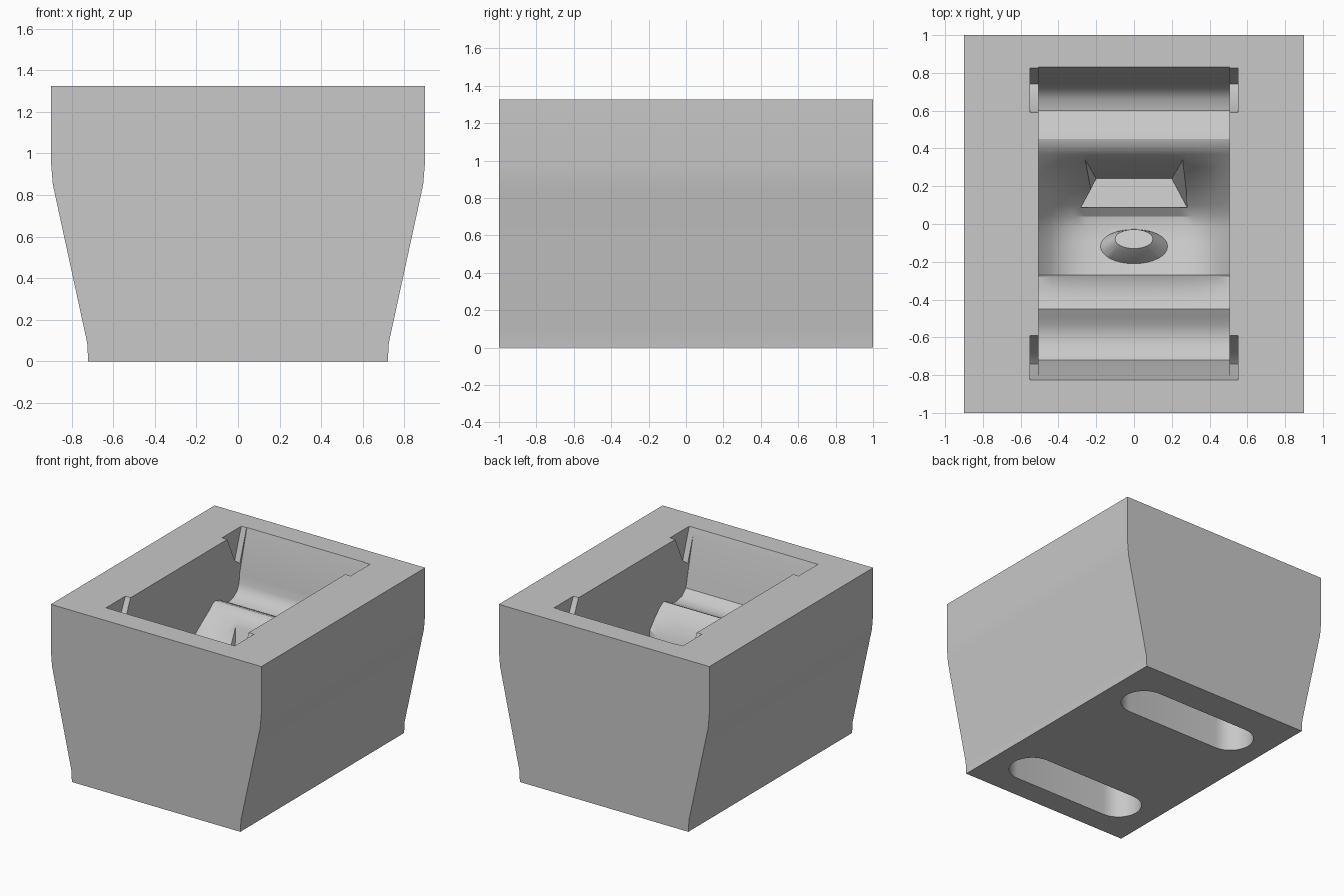
import bpy
import bmesh
import math
from mathutils import Matrix

old = bpy.data.objects.get("Cube")
if old:
    bpy.data.objects.remove(old, do_unlink=True)

grey = bpy.data.materials.new("plain grey")
grey.use_nodes = True
colour = (0.58, 0.58, 0.58, 1)
grey.diffuse_color = colour
grey.node_tree.nodes["Principled BSDF"].inputs["Base Color"].default_value = colour


def make(name, sections):
    """Loft a closed solid through matching rings of points."""
    bm = bmesh.new()
    rings = [[bm.verts.new(p) for p in ring] for ring in sections]
    n = len(rings[0])
    for a, b in zip(rings, rings[1:]):
        for i in range(n):
            j = (i + 1) % n
            bm.faces.new((a[i], a[j], b[j], b[i]))
    bm.faces.new(rings[0])
    bm.faces.new(rings[-1])
    bmesh.ops.recalc_face_normals(bm, faces=bm.faces)
    mesh = bpy.data.meshes.new(name)
    bm.to_mesh(mesh)
    bm.free()
    obj = bpy.data.objects.new(name, mesh)
    mesh.materials.append(grey)
    bpy.context.collection.objects.link(obj)
    return obj


def combine(target, tool, operation="DIFFERENCE"):
    """Apply a boolean and drop the helper."""
    tool.hide_render = True
    mod = target.modifiers.new("cut", "BOOLEAN")
    mod.operation = operation
    mod.solver = "EXACT"
    mod.object = tool
    bpy.context.view_layer.objects.active = target
    bpy.ops.object.modifier_apply(modifier=mod.name)
    bpy.data.objects.remove(tool, do_unlink=True)


# Tapered block, one outline drawn along y
TOP = 1.325
half = [(0.72, 0), (0.725, 0.09), (0.89, 0.85), (0.9, 0.97), (0.9, TOP)]
outline = half + [(-x, z) for x, z in reversed(half)]
body = make("block", [[(x, y, z) for x, z in outline] for y in (-1, 1)])

# Cavity: floor profile from back to front, curling up at the sides in the middle
floor = [(0.83, TOP), (0.74, 1.0), (0.735, 0.93), (0.71, 0.88), (0.66, 0.845),
         (0.6, 0.835), (0.55, 0.86), (0.5, 0.89), (0.45, 0.905), (0.41, 0.895),
         (0.37, 0.86), (0.3, 0.75), (0.2, 0.6), (0.1, 0.5), (0.04, 0.455),
         (-0.02, 0.45), (-0.1, 0.48), (-0.27, 0.55), (-0.28, 0.66), (-0.34, 0.79),
         (-0.4, 0.87), (-0.45, 0.9), (-0.49, 0.88), (-0.54, 0.85), (-0.6, 0.84),
         (-0.67, 0.855), (-0.72, 0.9), (-0.74, 0.99), (-0.82, TOP)]


def cavity_ring(x):
    ring = [(x, 0.83, TOP + 0.1)]
    for y, z in floor:
        lift = 0.2 * (abs(x) / 0.5) ** 4 * max(0, 1 - (y / 0.36) ** 2)
        ring.append((x, y, z + lift))
    return ring + [(x, -0.82, TOP + 0.1)]


STEPS = 16
combine(body, make("cavity_cutter",
                   [cavity_ring(0.505 * (2 * i / STEPS - 1)) for i in range(STEPS + 1)]))

# Wider end pockets at the back and front of the cavity
pocket = [(0.825, TOP + 0.1), (0.825, TOP), (0.742, 1.08), (0.68, 1.13),
          (0.59, TOP), (0.59, TOP + 0.1)]
for side in (1, -1):
    combine(body, make("pocket_cutter",
                       [[(x, side * y, z) for y, z in pocket] for x in (-0.55, 0.55)]))


# Long rounded slots in the underside
def stadium(y0, z, reach=0.4, r=0.165, n=16):
    ring = []
    for side in (1, -1):
        for i in range(n + 1):
            a = math.pi * (i / n - 0.5)
            ring.append((side * (reach + r * math.cos(a)), y0 + side * r * math.sin(a), z))
    return ring


for y0 in (0.59, -0.65):
    combine(body, make("slot_cutter", [stadium(y0, -0.1), stadium(y0, 0.6)]))


# Trapezoid recess in the back slope of the cavity, with a tilted floor
def trapezoid(front, back, wide, narrow, z_front, z_back):
    return [(-wide, front, z_front), (wide, front, z_front),
            (narrow, back, z_back), (-narrow, back, z_back)]


combine(body, make("recess_cutter", [trapezoid(0.09, 0.24, 0.28, 0.2, 0.43, 0.4),
                                     trapezoid(0.08, 0.36, 0.28, 0.27, 0.9, 0.9)]))


# Tapered knob on the front slope of the cavity
def circle(r, z, n=32):
    tilt = Matrix.Translation((0, -0.13, 0.46)) @ Matrix.Rotation(-0.4, 4, "X")
    turn = [2 * math.pi * i / n for i in range(n)]
    return [(r * math.cos(a), 0.55 * r * math.sin(a), z) for a in turn], tilt


rings = []
for r, z in ((0.19, -0.05), (0.18, 0.03), (0.1, 0.13)):
    points, tilt = circle(r, z)
    rings.append([tilt @ Matrix.Translation(p).translation for p in points])
combine(body, make("knob", rings), "UNION")

# Shading: smooth curves, sharp edges
bpy.ops.object.select_all(action="DESELECT")
body.select_set(True)
bpy.context.view_layer.objects.active = body
bpy.ops.object.shade_smooth_by_angle(angle=math.radians(30))
